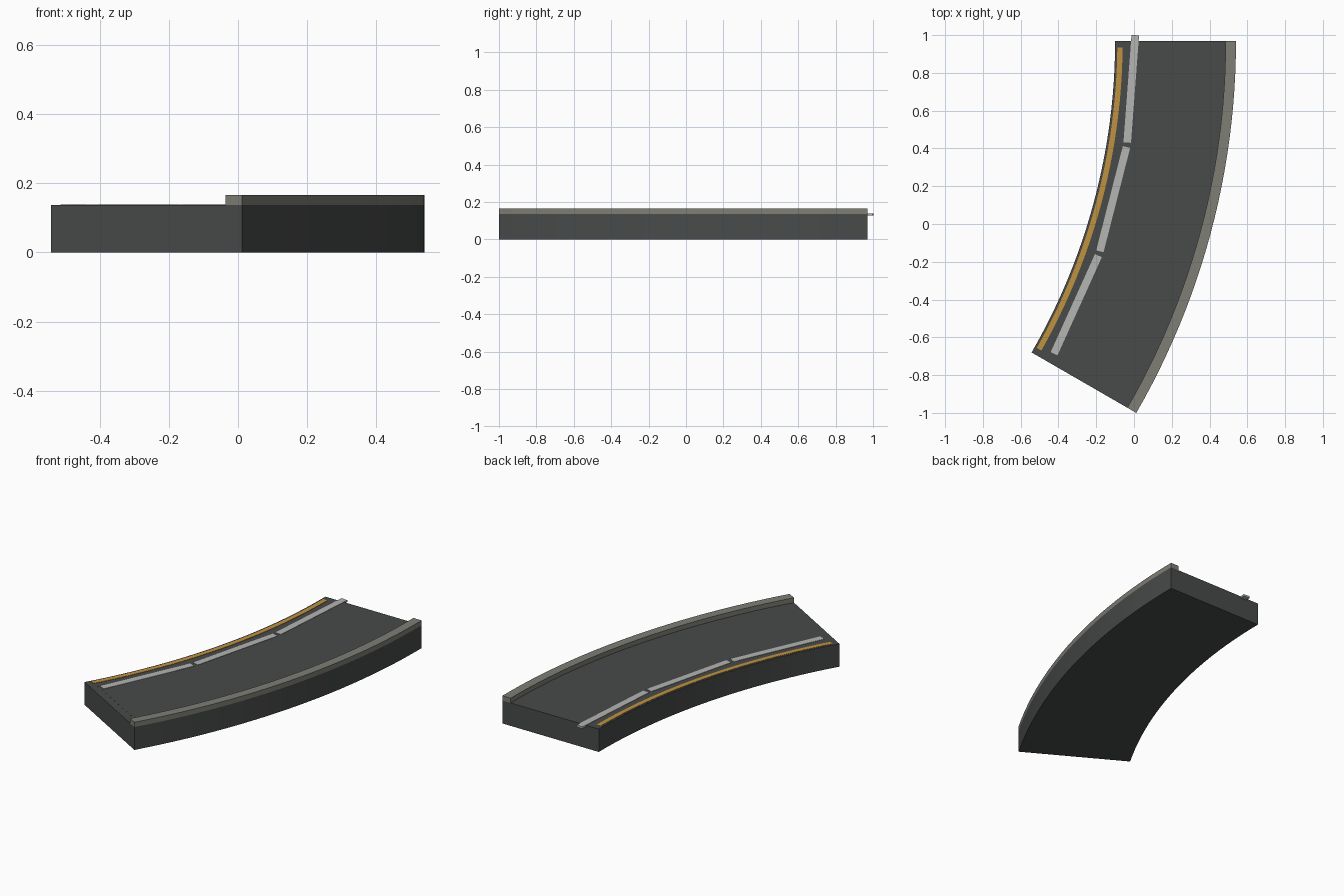
import bpy, bmesh
from math import sin, cos, radians

if "Cube" in bpy.data.objects:
    bpy.data.objects.remove(bpy.data.objects["Cube"])

CX, CY = -3.4, 0.97          # centre of the bend
SEG = 24


def material(name, rgb):
    m = bpy.data.materials.new(name)
    m.diffuse_color = (*rgb, 1)
    m.use_nodes = True
    m.node_tree.nodes["Principled BSDF"].inputs["Base Color"].default_value = m.diffuse_color
    return m


def finish(bm, name, mat):
    bmesh.ops.recalc_face_normals(bm, faces=bm.faces)
    me = bpy.data.meshes.new(name)
    bm.to_mesh(me)
    bm.free()
    me.materials.append(mat)
    ob = bpy.data.objects.new(name, me)
    bpy.context.collection.objects.link(ob)
    return ob


def arc_solid(name, r0, r1, z0, z1, a0, a1, mat):
    """Sweep a rectangular section round the bend."""
    bm = bmesh.new()
    rings = []
    for i in range(SEG + 1):
        a = radians(a0 + (a1 - a0) * i / SEG)
        rings.append([bm.verts.new((CX + r * cos(a), CY - r * sin(a), z))
                      for r, z in ((r0, z0), (r1, z0), (r1, z1), (r0, z1))])
    for p, q in zip(rings, rings[1:]):
        for j in range(4):
            k = (j + 1) % 4
            bm.faces.new((p[j], p[k], q[k], q[j]))
    bm.faces.new(rings[0])
    bm.faces.new(rings[-1])
    return finish(bm, name, mat)


asphalt = material("asphalt", (0.065, 0.07, 0.068))
concrete = material("concrete", (0.21, 0.21, 0.18))
white = material("white_paint", (0.46, 0.46, 0.45))
yellow = material("yellow_paint", (0.53, 0.29, 0.05))

# Road slab and thin wearing surface stopping short of the front joint
arc_solid("road_slab", 3.30, 3.94, 0, 0.137, 0, 30, asphalt)
arc_solid("road_surface", 3.302, 3.888, 0.13, 0.1376, 0, 29.3, asphalt)

# Raised kerb on the outside of the bend
arc_solid("outer_kerb", 3.885, 3.94, 0.137, 0.166, 0, 30, concrete)

# Continuous yellow line on the inside
arc_solid("edge_line", 3.312, 3.34, 0.13, 0.1395, 0.6, 29.4, yellow)

# Straight white lane dashes
for i in range(3):
    a = radians(4.3 + 10 * i)
    bm = bmesh.new()
    bmesh.ops.create_cube(bm, size=1)
    dash = finish(bm, f"lane_dash_{i + 1}", white)
    dash.scale = (0.04, 0.57, 0.012)
    dash.rotation_euler.z = -a
    dash.location = (CX + 3.395 * cos(a), CY - 3.395 * sin(a), 0.1335)
